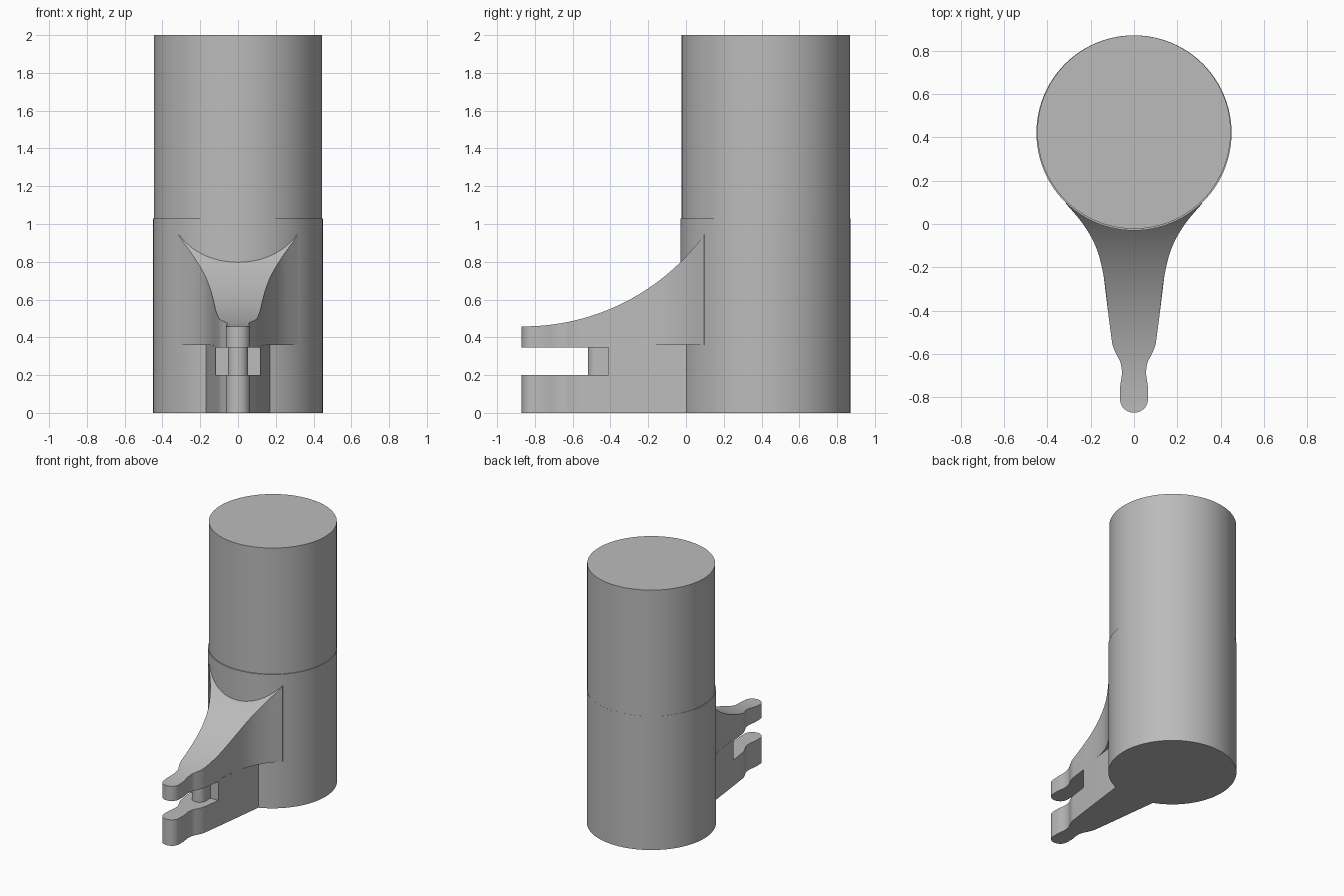
import bpy, bmesh, math

if "Cube" in bpy.data.objects:
    bpy.data.objects.remove(bpy.data.objects["Cube"])

grey = bpy.data.materials.new("plain grey")
grey.diffuse_color = (0.5, 0.5, 0.5, 1)
grey.use_nodes = True
grey.node_tree.nodes["Principled BSDF"].inputs["Base Color"].default_value = grey.diffuse_color


def finish(name, bm):
    bmesh.ops.remove_doubles(bm, verts=bm.verts, dist=1e-5)
    bmesh.ops.recalc_face_normals(bm, faces=bm.faces)
    me = bpy.data.meshes.new(name)
    bm.to_mesh(me)
    bm.free()
    ob = bpy.data.objects.new(name, me)
    bpy.context.collection.objects.link(ob)
    me.materials.append(grey)
    bpy.ops.object.select_all(action='DESELECT')
    ob.select_set(True)
    bpy.context.view_layer.objects.active = ob
    bpy.ops.object.shade_smooth_by_angle(angle=math.radians(32))
    return ob


def strip(name, stations, bottom, top):
    """Symmetric solid from (y, half width) stations; top is a function of y."""
    bm = bmesh.new()
    rows = []
    for y, w in stations:
        rows.append([bm.verts.new(p) for p in
                     ((-w, y, bottom), (w, y, bottom), (w, y, top(y)), (-w, y, top(y)))])
    for a, b in zip(rows, rows[1:]):
        for i in range(4):
            j = (i + 1) % 4
            bm.faces.new((a[i], a[j], b[j], b[i]))
    bm.faces.new(rows[0])
    bm.faces.new(rows[-1])
    return finish(name, bm)


def round_end(y_tip, w, depth, n=10):
    """Stations of an elliptical nose starting at y_tip."""
    return [(y_tip + depth * (1 - math.cos(a)), max(w * math.sin(a), 0.004))
            for a in (math.pi / 2 * i / n for i in range(n + 1))]


def smooth(points, n=6):
    """Catmull-Rom curve through (y, half width) points."""
    p = [points[0]] + points + [points[-1]]
    out = []
    for k in range(1, len(p) - 2):
        for i in range(n):
            t = i / n
            out.append(tuple(0.5 * (2 * b + (c - a) * t + (2 * a - 5 * b + 4 * c - d) * t * t
                                    + (3 * b - a - 3 * c + d) * t ** 3)
                             for a, b, c, d in zip(*p[k - 1:k + 3])))
    return out + [points[-1]]


# Upright post: lower sleeve is a touch wider than the upper tube
bm = bmesh.new()
N = 96
rings = []
for z, r, cy in ((0, 0.45, 0.42), (1.03, 0.45, 0.42), (1.03, 0.446, 0.4235), (2, 0.446, 0.4235)):
    rings.append([bm.verts.new((r * math.cos(2 * math.pi * i / N),
                                cy + r * math.sin(2 * math.pi * i / N), z)) for i in range(N)])
for a, b in zip(rings, rings[1:]):
    for i in range(N):
        j = (i + 1) % N
        bm.faces.new((a[i], a[j], b[j], b[i]))
bm.faces.new(rings[0])
bm.faces.new(rings[-1])
finish("post", bm)

# Shared plan outline: knobbed tip, narrow neck, widening arm
nose = round_end(-0.87, 0.064, 0.06)
neck = smooth([(-0.81, 0.064), (-0.75, 0.064), (-0.69, 0.056), (-0.64, 0.062),
               (-0.60, 0.082), (-0.56, 0.098), (-0.51, 0.106), (-0.41, 0.119)])[1:]
straight = [(0.0, 0.17), (0.04, 0.174)]
flare = smooth([(-0.41, 0.119), (-0.3, 0.131), (-0.2, 0.148), (-0.1, 0.178),
                (0.0, 0.235), (0.094, 0.314)])[1:] + [(0.12, 0.31)]


def sweep_up(y):
    d = max(y + 0.86, 0)
    return 0.458 + 1.185 - math.sqrt(1.185 ** 2 - d * d)


# Lower jaw, slot web, upper jaw and the flared gusset above it
strip("lower_jaw", nose + neck + straight, 0.0, lambda y: 0.20)
strip("slot_web", [(-0.41, 0.119)] + straight, 0.20, lambda y: 0.36)
strip("upper_jaw", nose + neck, 0.345, sweep_up)
strip("gusset", [(-0.41, 0.119)] + flare, 0.36, sweep_up)

# Rounded tongue standing inside the slot
strip("slot_tongue", round_end(-0.52, 0.053, 0.05) + [(-0.41, 0.053)], 0.20, lambda y: 0.345)
